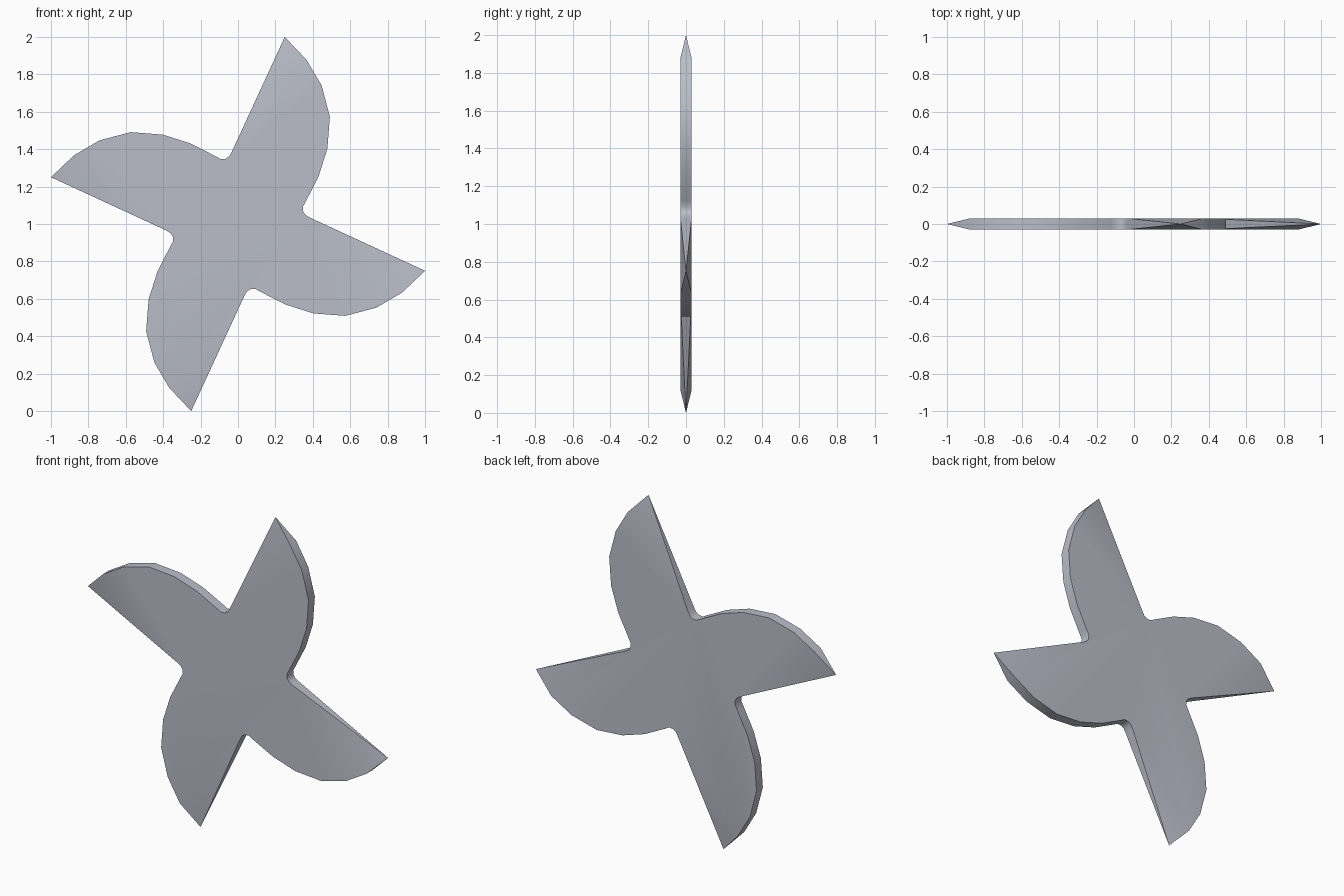
import bpy, bmesh, math

if "Cube" in bpy.data.objects:
    bpy.data.objects.remove(bpy.data.objects["Cube"])

HALF = 0.03   # half thickness
CZ = 1.0      # hub height
# One blade in (x, z) about the hub: tip, curved back edge, rounded notch
BLADE = [(0.25, 1.0), (0.367, 0.877), (0.447, 0.741), (0.491, 0.574),
         (0.478, 0.403), (0.431, 0.255), (0.364, 0.123), (0.347, 0.092),
         (0.349, 0.066), (0.361, 0.048), (0.385, 0.034)]

metal = bpy.data.materials.new("grey metal")
metal.diffuse_color = (0.49, 0.515, 0.58, 1)
metal.use_nodes = True
metal.node_tree.nodes["Principled BSDF"].inputs["Base Color"].default_value = metal.diffuse_color

bm = bmesh.new()
front, back = [], []
for k in range(4):
    for i, (x, z) in enumerate(BLADE):
        for _ in range(k):
            x, z = z, -x
        if i == 0:  # knife tip: both sides meet
            v = bm.verts.new((x, 0, CZ + z))
            front.append(v)
            back.append(v)
        else:
            front.append(bm.verts.new((x, -HALF, CZ + z)))
            back.append(bm.verts.new((x, HALF, CZ + z)))

n, step = len(front), len(BLADE)
# Rim walls
for i in range(n):
    j = (i + 1) % n
    quad = [front[i], front[j], back[j], back[i]]
    bm.faces.new(list(dict.fromkeys(quad)))
# Flat sides with a sloping triangle at each tip
for ring in (front, back):
    for t in range(0, n, step):
        bm.faces.new((ring[t - 1], ring[t], ring[t + 1]))
    bm.faces.new([v for i, v in enumerate(ring) if i % step])
bmesh.ops.recalc_face_normals(bm, faces=bm.faces)

mesh = bpy.data.meshes.new("throwing_star")
bm.to_mesh(mesh)
bm.free()
mesh.materials.append(metal)
star = bpy.data.objects.new("throwing_star", mesh)
bpy.context.collection.objects.link(star)
bpy.context.view_layer.objects.active = star
star.select_set(True)
bpy.ops.object.shade_smooth_by_angle(angle=math.radians(35))
